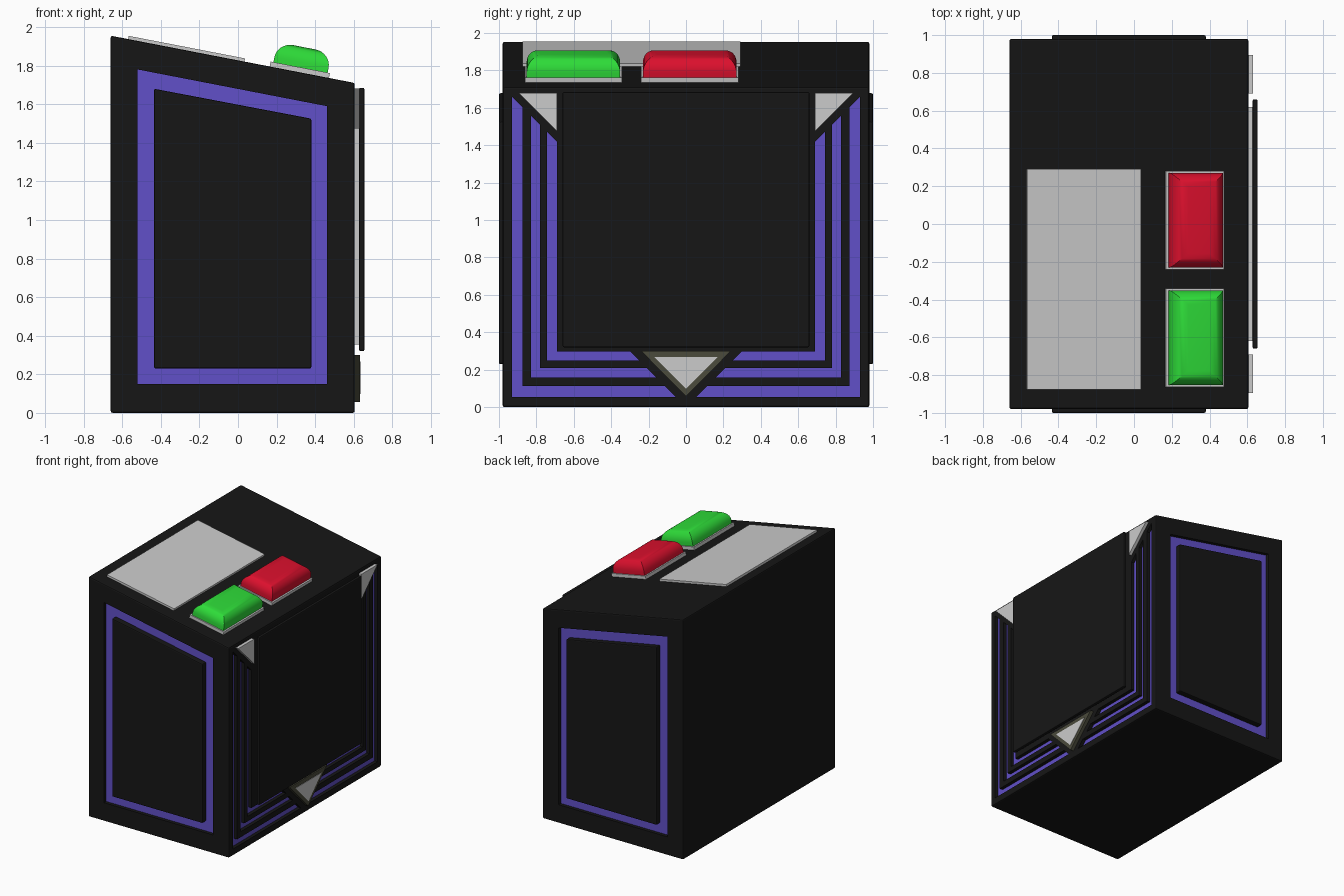
import bpy, bmesh, math
from mathutils import Vector, Matrix

if "Cube" in bpy.data.objects:
    bpy.data.objects.remove(bpy.data.objects["Cube"])


def material(name, rgb):
    m = bpy.data.materials.new(name)
    m.diffuse_color = (*rgb, 1)
    m.use_nodes = True
    m.node_tree.nodes["Principled BSDF"].inputs["Base Color"].default_value = m.diffuse_color
    return m


BLACK = material("black", (0.008, 0.008, 0.008))
PURPLE = material("purple", (0.12, 0.08, 0.58))
OLIVE = material("olive", (0.07, 0.07, 0.045))
GREEN = material("green", (0.027, 0.71, 0.04))
RED = material("red", (0.71, 0.005, 0.026))


def finish(name, bm, mat=None, bevel=0):
    bmesh.ops.recalc_face_normals(bm, faces=bm.faces)
    if bevel:
        bmesh.ops.bevel(bm, geom=bm.edges[:], offset=bevel, segments=2,
                        profile=0.5, affect='EDGES')
    me = bpy.data.meshes.new(name)
    bm.to_mesh(me)
    bm.free()
    ob = bpy.data.objects.new(name, me)
    bpy.context.collection.objects.link(ob)
    if mat:
        me.materials.append(mat)
    return ob


def add_prism(bm, pts, vec):
    a = [bm.verts.new(p) for p in pts]
    b = [bm.verts.new(Vector(p) + Vector(vec)) for p in pts]
    n = len(a)
    bm.faces.new(a)
    bm.faces.new(b[::-1])
    for i in range(n):
        j = (i + 1) % n
        bm.faces.new((a[i], b[i], b[j], a[j]))


def prisms(name, outlines, vec, mat=None, bevel=0):
    bm = bmesh.new()
    for pts in outlines:
        add_prism(bm, pts, vec)
    return finish(name, bm, mat, bevel)


def on_x(x, yz):
    return [(x, y, z) for y, z in yz]


def on_y(y, xz):
    return [(x, y, z) for x, z in xz]


def cut(body, cutter):
    mod = body.modifiers.new("cut", 'BOOLEAN')
    mod.object = cutter
    mod.operation = 'DIFFERENCE'
    mod.solver = 'EXACT'
    bpy.context.view_layer.objects.active = body
    bpy.ops.object.modifier_apply(modifier=mod.name)
    bpy.data.objects.remove(cutter)


FACE, SIDE, DEPTH = 0.605, 0.98, 0.03

# Body with sloping top
body = prisms("cabinet_body", [on_y(-SIDE, [(-0.66, 0), (FACE, 0), (FACE, 1.71), (-0.66, 1.955)])],
              (0, 2 * SIDE, 0), BLACK, 0.01)

# Side recesses, purple frames and raised panels
outer = [(-0.52, 0.15), (0.46, 0.15), (0.46, 1.59), (-0.52, 1.78)]
inner = [(-0.435, 0.23), (0.38, 0.23), (0.38, 1.525), (-0.435, 1.68)]
for s, side in ((-1, "front"), (1, "back")):
    floor = s * (SIDE - DEPTH)
    cut(body, prisms("cutter", [on_y(floor, outer)], (0, s * 0.1, 0)))
    prisms(side + "_purple_frame", [on_y(floor - s * 0.005, outer)], (0, s * 0.007, 0), PURPLE)
    prisms(side + "_raised_panel", [on_y(floor, inner)], (0, s * (1 - SIDE + DEPTH), 0), BLACK, 0.008)

# Grooved stripes around the screen, ends cut at 45 degrees
stripes = []
for o, i, zb, zt in ((0.93, 0.875, 0.055, 0.113), (0.83, 0.78, 0.158, 0.208), (0.743, 0.69, 0.248, 0.298)):
    for s in (-1, 1):
        yz = [(zb, zb), (o, zb), (o, 0.73 + o), (i, 0.73 + i), (i, zt), (zt, zt)]
        stripes.append(on_x(FACE - DEPTH, [(s * y, z) for y, z in yz]))
cut(body, prisms("cutter", stripes, (0.1, 0, 0)))
floor = [[(x - 0.005, y, z) for x, y, z in p] for p in stripes]
prisms("purple_stripes", floor, (0.007, 0, 0), PURPLE)

# Screen and its backing plate


def rect(w, z0, z1):
    return [(-w, z0), (w, z0), (w, z1), (-w, z1)]


prisms("screen_backing", [on_x(FACE - 0.005, rect(0.62, 0.355, 1.655))], (0.03, 0, 0))
prisms("screen", [on_x(0.628, rect(0.66, 0.32, 1.685))], (0.027, 0, 0), BLACK, 0.008)

# Triangular trims
for s, side in ((-1, "left"), (1, "right")):
    tri = [(s * 0.895, 1.68), (s * 0.69, 1.68), (s * 0.69, 1.475)]
    prisms(side + "_corner_triangle", [on_x(FACE - 0.005, tri)], (0.03, 0, 0))
prisms("bottom_triangle_rim", [on_x(FACE - 0.005, [(-0.24, 0.3), (0.24, 0.3), (0, 0.057)])],
       (0.033, 0, 0), OLIVE)
prisms("bottom_triangle", [on_x(FACE, [(-0.168, 0.267), (0.168, 0.267), (0, 0.098)])], (0.031, 0, 0))

# Parts lying on the slope
slope = math.atan2(0.245, 1.265)
TILT = Matrix.Translation((0, 0, 1.827)) @ Matrix.Rotation(slope, 4, 'Y')


def slope_plate(name, x0, x1, y0, y1, h):
    ob = prisms(name, [[(x0, y0, -0.005), (x1, y0, -0.005), (x1, y1, -0.005), (x0, y1, -0.005)]],
                (0, 0, h + 0.005))
    ob.data.transform(TILT)


def dome(name, x0, x1, y0, y1, z, mat):
    # Rectangular rings stepping inward along a quarter ellipse
    rings = [(0, 0, z)]
    for k in range(9):
        a = math.pi / 2 * k / 8
        c = 1 - math.cos(a)
        rings.append((0.085 * c, 0.075 * c, z + 0.03 + 0.08 * math.sin(a)))
    bm = bmesh.new()
    loops = [[bm.verts.new(p) for p in ((x0 + dx, y0 + dy, h), (x1 - dx, y0 + dy, h),
                                        (x1 - dx, y1 - dy, h), (x0 + dx, y1 - dy, h))]
             for dx, dy, h in rings]
    for a, b in zip(loops, loops[1:]):
        for i in range(4):
            j = (i + 1) % 4
            bm.faces.new((a[i], a[j], b[j], b[i]))
    bm.faces.new(loops[0][::-1])
    bm.faces.new(loops[-1])
    ob = finish(name, bm, mat)
    ob.data.transform(TILT)
    bpy.ops.object.select_all(action='DESELECT')
    ob.select_set(True)
    bpy.context.view_layer.objects.active = ob
    bpy.ops.object.shade_smooth_by_angle(angle=math.radians(30))


slope_plate("top_plate", -0.58, 0.034, -0.875, 0.292, 0.017)
for name, y, mat in (("green_button", -0.602, GREEN), ("red_button", 0.02, RED)):
    slope_plate(name + "_base", 0.167, 0.48, y - 0.26, y + 0.26, 0.026)
    dome(name, 0.182, 0.468, y - 0.25, y + 0.25, 0.022, mat)
